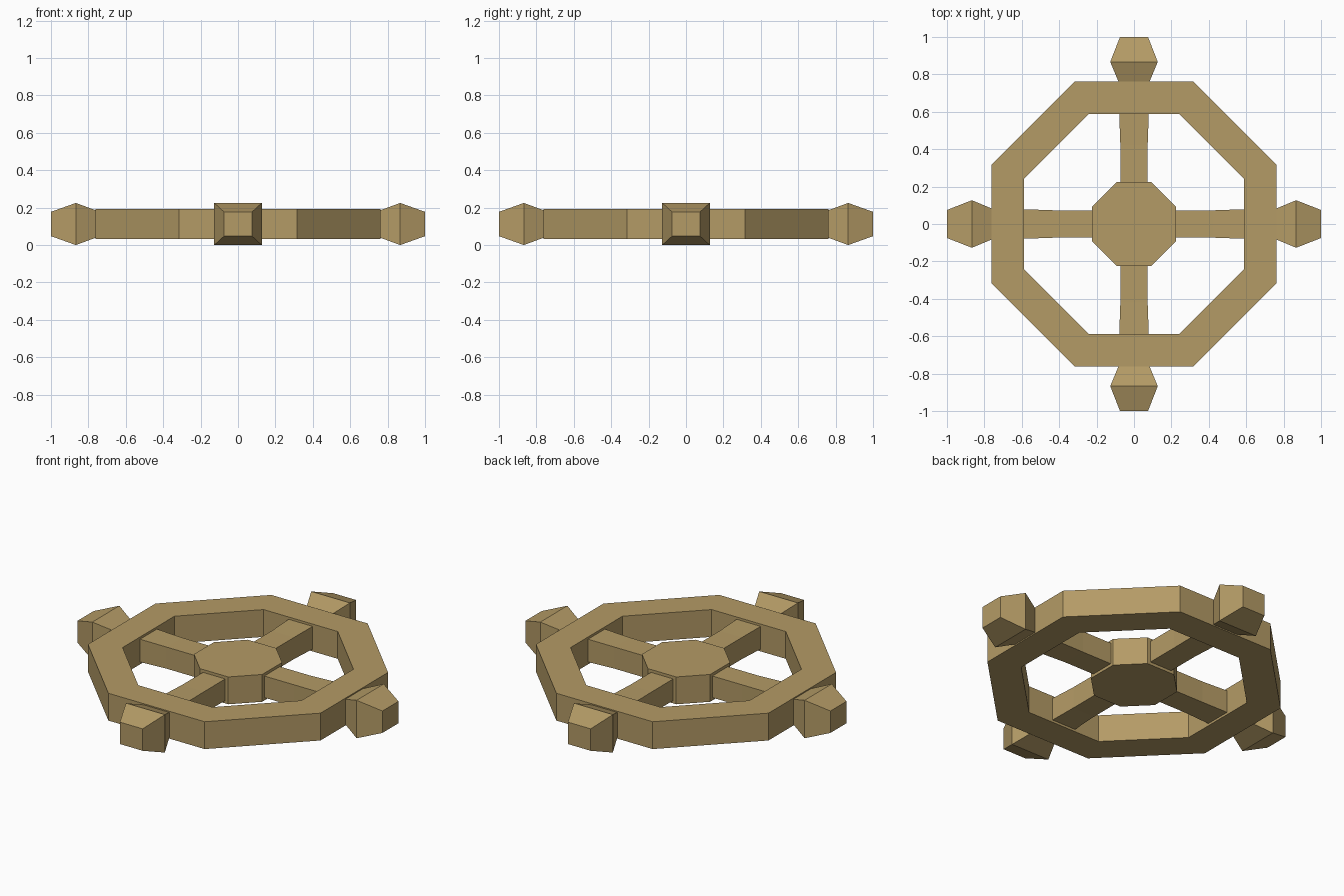
import bpy, bmesh, math
from mathutils import Matrix

if "Cube" in bpy.data.objects:
    bpy.data.objects.remove(bpy.data.objects["Cube"])

ZC = 0.1125          # mid height of the wheel
wood = bpy.data.materials.new("tan_wood")
wood.diffuse_color = (0.456, 0.328, 0.133, 1)
wood.use_nodes = True
wood.node_tree.nodes["Principled BSDF"].inputs["Base Color"].default_value = wood.diffuse_color


def finish(bm, name):
    bmesh.ops.recalc_face_normals(bm, faces=bm.faces)
    me = bpy.data.meshes.new(name)
    bm.to_mesh(me)
    bm.free()
    me.materials.append(wood)
    ob = bpy.data.objects.new(name, me)
    bpy.context.collection.objects.link(ob)
    return ob


def octagon(bm, apothem, z):
    r = apothem / math.cos(math.pi / 8)
    return [bm.verts.new((r * math.cos(a), r * math.sin(a), z))
            for a in (math.pi / 8 + i * math.pi / 4 for i in range(8))]


def bridge(bm, a, b):
    n = len(a)
    for i in range(n):
        j = (i + 1) % n
        bm.faces.new((a[i], a[j], b[j], b[i]))


# Octagonal rim
bm = bmesh.new()
loops = [octagon(bm, r, ZC + h) for r, h in
         ((0.763, -0.081), (0.763, 0.081), (0.587, 0.081), (0.587, -0.081))]
for i in range(4):
    bridge(bm, loops[i], loops[(i + 1) % 4])
finish(bm, "rim")

# Octagonal hub
bm = bmesh.new()
low, high = octagon(bm, 0.224, ZC - 0.081), octagon(bm, 0.224, ZC + 0.081)
bridge(bm, low, high)
bm.faces.new(low)
bm.faces.new(high)
finish(bm, "hub")


# Spokes and handles: rectangular sections (distance, half width, half height)
def bar(name, sections, angle):
    bm = bmesh.new()
    rings = [[bm.verts.new((x, sy * w, sz * h))
              for sy, sz in ((-1, -1), (1, -1), (1, 1), (-1, 1))]
             for x, w, h in sections]
    for a, b in zip(rings, rings[1:]):
        bridge(bm, a, b)
    bm.faces.new(rings[0])
    bm.faces.new(rings[-1])
    bm.transform(Matrix.Translation((0, 0, ZC)) @ Matrix.Rotation(angle, 4, 'Z'))
    finish(bm, name)


for i in range(4):
    ang = i * math.pi / 2
    bar(f"spoke_{i + 1}", ((0.19, 0.073, 0.064), (0.42, 0.073, 0.064),
                           (0.62, 0.08, 0.068)), ang)
    bar(f"handle_{i + 1}", ((0.73, 0.07, 0.062), (0.867, 0.127, 0.1125),
                            (1.0, 0.075, 0.065)), ang)
